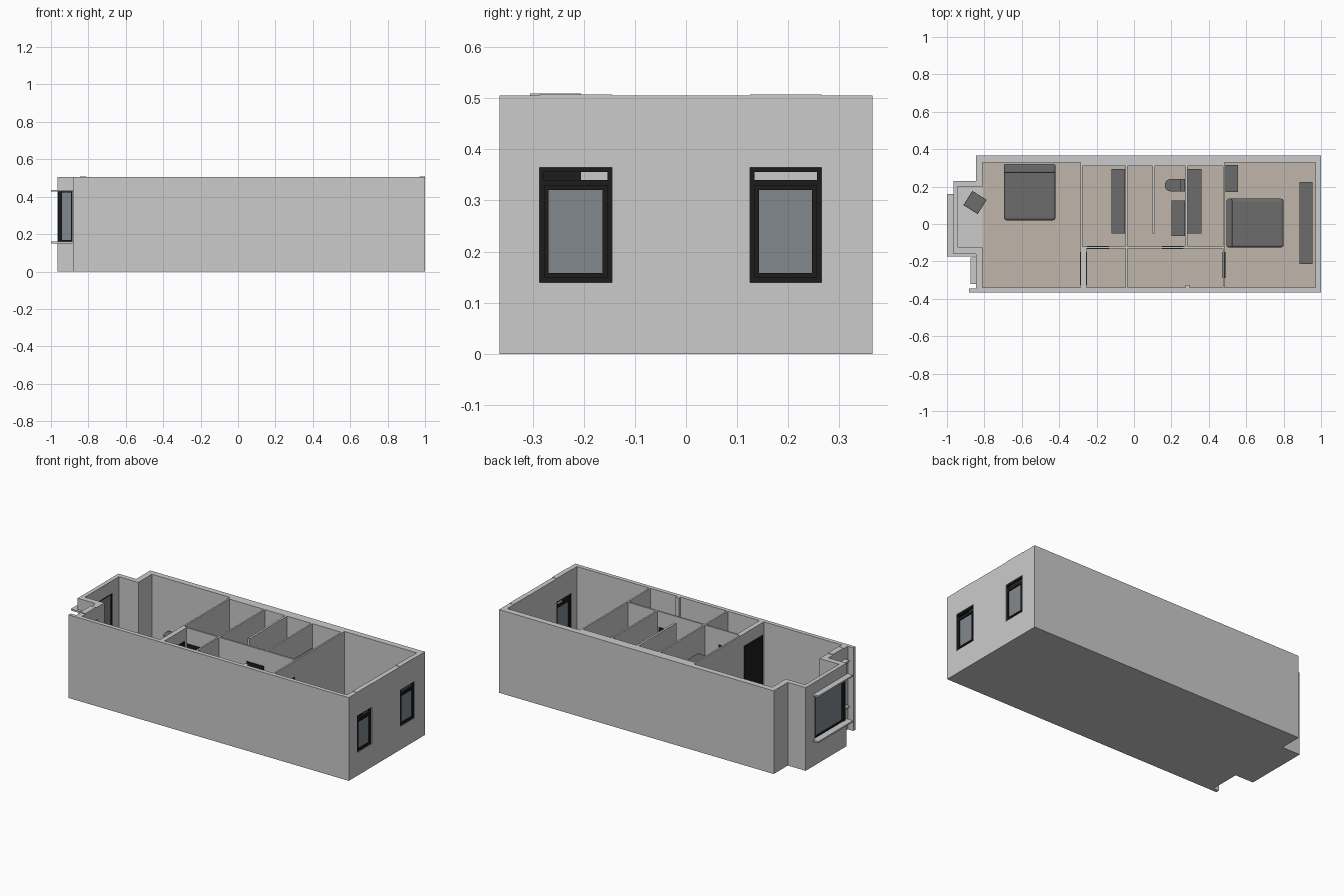
import bpy, bmesh, math

if "Cube" in bpy.data.objects:
    bpy.data.objects.remove(bpy.data.objects["Cube"])

H = 0.505      # wall height
F = 0.02       # floor level


def material(name, r, g, b):
    m = bpy.data.materials.new(name)
    m.diffuse_color = (r, g, b, 1)
    m.use_nodes = True
    m.node_tree.nodes["Principled BSDF"].inputs["Base Color"].default_value = m.diffuse_color
    return m


BLACK = material("black_frame", 0.012, 0.012, 0.012)
GLASS = material("window_glass", 0.22, 0.25, 0.27)
WOOD = material("floor_brown", 0.53, 0.47, 0.41)
DARK = material("dark_furniture", 0.15, 0.15, 0.15)
WHITE = material("white_panel", 0.9, 0.9, 0.9)


def rect(x0, x1, y0, y1):
    return [(x0, y0), (x1, y0), (x1, y1), (x0, y1)]


def prisms(name, parts, mat=None, bevel=0, seg=3):
    """One object from several (outline, z0, z1) prisms."""
    bm = bmesh.new()
    for pts, z0, z1 in parts:
        lo = [bm.verts.new((x, y, z0)) for x, y in pts]
        hi = [bm.verts.new((x, y, z1)) for x, y in pts]
        bm.faces.new(lo)
        bm.faces.new(hi)
        for i in range(len(pts)):
            j = (i + 1) % len(pts)
            bm.faces.new((lo[i], lo[j], hi[j], hi[i]))
    bmesh.ops.recalc_face_normals(bm, faces=bm.faces[:])
    if bevel:
        bmesh.ops.bevel(bm, geom=bm.edges[:], offset=bevel, segments=seg,
                        affect='EDGES', profile=0.5)
    me = bpy.data.meshes.new(name)
    bm.to_mesh(me)
    bm.free()
    ob = bpy.data.objects.new(name, me)
    bpy.context.collection.objects.link(ob)
    if mat:
        me.materials.append(mat)
    return ob


def box(name, x0, x1, y0, y1, z0, z1, mat=None, bevel=0):
    return prisms(name, [(rect(x0, x1, y0, y1), z0, z1)], mat, bevel)


def cut(ob, cutter):
    m = ob.modifiers.new("cut", 'BOOLEAN')
    m.operation, m.solver, m.object = 'DIFFERENCE', 'EXACT', cutter
    bpy.context.view_layer.update()
    dg = bpy.context.evaluated_depsgraph_get()
    me = bpy.data.meshes.new_from_object(ob.evaluated_get(dg))
    ob.modifiers.clear()
    ob.data = me
    bpy.data.objects.remove(cutter)


def window(name, axis, p0, p1, a0, a1, z0, z1, t, transom=0):
    """Framed window lying across the given axis, between p0 and p1 in depth."""
    def r(b0, b1, d0=p0, d1=p1):
        return rect(d0, d1, b0, b1) if axis == 'x' else rect(b0, b1, d0, d1)
    bars = [(r(a0, a0 + t), z0, z1), (r(a1 - t, a1), z0, z1),
            (r(a0 + t, a1 - t), z0, z0 + t), (r(a0 + t, a1 - t), z1 - t, z1)]
    top = z1 - t
    if transom:
        top = transom
        bars.append((r(a0 + t, a1 - t), transom, transom + 0.018))
    prisms(name + "_frame", bars, BLACK)
    mid, d = (p0 + p1) / 2, (p1 - p0) / 6
    prisms(name + "_glass", [(r(a0 + t, a1 - t, mid - d, mid + d), z0 + t, top)], GLASS)


# Shell: outer outline with rooms and window openings cut out
outer = [(1, -.365), (1, .365), (-.845, .365), (-.845, .23), (-.965, .23), (-.965, -.16),
         (-.845, -.16), (-.845, -.345), (-.882, -.345), (-.882, -.365)]
walls = prisms("walls", [(outer, 0, H)])
living = [(-.81, -.34), (-.285, -.34), (-.285, .33), (-.81, .33),
          (-.81, .2), (-.94, .2), (-.94, -.125), (-.81, -.125)]
rooms = [rect(-.275, -.045, -.12, .31), rect(-.035, .275, -.12, .31),
         rect(.285, .475, -.12, .31), rect(.485, .97, -.34, .328),
         rect(-.255, -.045, -.34, -.13), rect(-.035, .475, -.34, -.13)]
cut(walls, prisms("room_cutter", [(p, F, .6) for p in [living] + rooms]))
right_windows = [(-.287, -.145), (.125, .265)]
openings = [(rect(.95, 1.05, a, b), .14, .365) for a, b in right_windows]
openings += [(rect(-.87, -.79, -.315, -.185), .16, .43)]
cut(walls, prisms("window_cutter", openings))
# Corner opening of the bay
corner = [(-1, -.2), (-.885, -.2), (-.885, -.115), (-.935, -.115), (-.935, .14), (-1, .14)]
cut(walls, prisms("corner_cutter", [(corner, .16, .43)]))

# Wooden floors
prisms("room_floors", [(p, F - .005, F + .003) for p in
                       [rect(-.81, -.285, -.34, .33)] + rooms], WOOD)

# Partition, pillar and lintel strips
box("bath_partition", .1, .113, -.05, .31, F, H)
box("hall_pillar", .275, .298, -.34, -.325, F, H)
for a, b in right_windows:
    box("right_lintel", .97, 1, a, b, H - .01, H + .002)
box("left_lintel", -.845, -.81, -.305, -.205, H - .01, H + .004)

# Windows on the right wall, with a narrow upper panel
for i, (a, b) in enumerate(right_windows):
    window("right_window_%d" % i, 'x', .972, .996, a, b, .14, .365, .009, .34 - .018)
    window("right_sash_%d" % i, 'x', .978, .999, a + .009, b - .009, .149, .33, .009)
    split = -.205 if i == 0 else a + .009
    box("upper_panel", .976, .982, split, b - .009, .34, .356, WHITE)
    if i == 0:
        box("upper_blind", .976, .982, a + .009, split, .34, .356, BLACK)

# Corner window of the bay and small left window
window("bay_window", 'x', -.96, -.942, -.158, .14, .16, .43, .009)
window("bay_side_window", 'y', -.155, -.13, -.963, -.885, .16, .43, .008)
window("left_window", 'x', -.84, -.82, -.315, -.185, .16, .43, .009)

# Ledges wrapping the windows
ledge = [(-1, -.175), (-.845, -.175), (-.845, -.16), (-.965, -.16), (-.965, .16), (-1, .16)]
for z in (.15, .427):
    prisms("bay_ledge", [(ledge, z, z + .01)])
    box("left_ledge", -.875, -.845, -.32, -.18, z, z + .01)

# Interior doors
box("living_door", -.29, -.25, -.325, -.15, F, .43, BLACK)
box("bedroom_door", .472, .488, -.29, -.15, F, .41, BLACK)
for x in (-.25, .15):
    box("hall_door", x, x + .115, -.133, -.117, F, .41, BLACK)


# Beds: base, mattress and headboard
def bed(name, x0, x1, y0, y1, head):
    box(name + "_base", x0 + .01, x1 - .01, y0 + .01, y1 - .01, F, .07, DARK)
    box(name + "_mattress", x0, x1, y0, y1, .06, .115, DARK, .014)
    box(name + "_headboard", *head, F, .2, DARK, .01)


bed("living_bed", -.695, -.42, .02, .31, (-.695, -.42, .272, .322))
bed("bedroom_bed", .5, .8, -.125, .135, (.495, .527, -.125, .135))

# Cabinets
box("low_cabinet", .885, .955, -.215, .225, F, .11, DARK)
box("nightstand", .49, .555, .17, .315, F, .12, DARK)
box("kitchen_unit", -.12, -.047, -.05, .295, F, .36, DARK)
box("wardrobe", .286, .36, -.05, .295, F, .36, DARK)
box("washbasin", .2, .272, -.065, .125, F, .17, DARK)

# Toilet with a rounded front
bowl = [(.272, .175), (.272, .24)] + [
    (.192 + .027 * math.cos(t), .2075 + .0325 * math.sin(t))
    for t in [math.pi * (.5 + k / 8) for k in range(9)]]
prisms("toilet_bowl", [(bowl, F, .1)], DARK)
box("toilet_tank", .245, .273, .175, .24, F, .17, DARK)

# Turned stool in the bay
stool = box("bay_stool", -.045, .045, -.045, .045, 0, .09, DARK, .003)
stool.location = (-.85, .115, F)
stool.rotation_euler.z = math.radians(-32)
